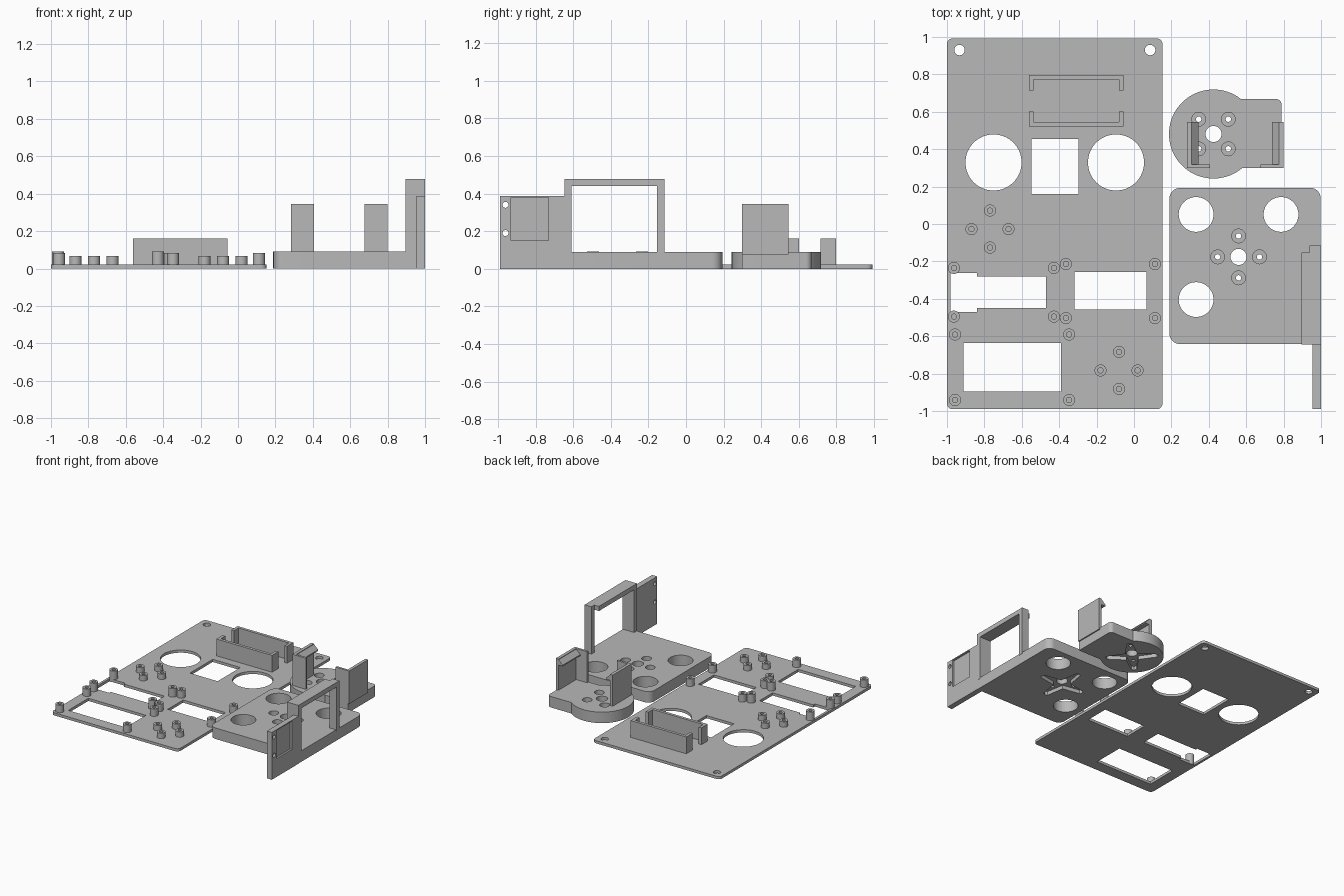
import bpy, bmesh, math
from math import cos, sin, pi

if "Cube" in bpy.data.objects:
    bpy.data.objects.remove(bpy.data.objects["Cube"])

grey = bpy.data.materials.new("light grey")
grey.diffuse_color = (0.48, 0.48, 0.48, 1)
grey.use_nodes = True
grey.node_tree.nodes["Principled BSDF"].inputs["Base Color"].default_value = grey.diffuse_color


def prism(name, pts, lo, hi, axis="z"):
    """Extrude a closed outline along an axis."""
    place = {"x": lambda a, b, h: (h, a, b),
             "y": lambda a, b, h: (a, h, b),
             "z": lambda a, b, h: (a, b, h)}[axis]
    bm = bmesh.new()
    low = [bm.verts.new(place(a, b, lo)) for a, b in pts]
    top = [bm.verts.new(place(a, b, hi)) for a, b in pts]
    bm.faces.new(low)
    bm.faces.new(top[::-1])
    n = len(pts)
    for i in range(n):
        j = (i + 1) % n
        bm.faces.new((low[i], low[j], top[j], top[i]))
    bmesh.ops.recalc_face_normals(bm, faces=bm.faces)
    me = bpy.data.meshes.new(name)
    bm.to_mesh(me)
    bm.free()
    me.materials.append(grey)
    ob = bpy.data.objects.new(name, me)
    bpy.context.collection.objects.link(ob)
    return ob


def circle(x, y, r, n=40):
    return [(x + r * cos(2 * pi * i / n), y + r * sin(2 * pi * i / n)) for i in range(n)]


def rect(x0, y0, x1, y1, radii=(0, 0, 0, 0)):
    """Rectangle with radii for corners: low-left, low-right, top-right, top-left."""
    corners = [(x0, y0, 1, 1, pi), (x1, y0, -1, 1, 1.5 * pi),
               (x1, y1, -1, -1, 0), (x0, y1, 1, -1, pi / 2)]
    pts = []
    for (x, y, sx, sy, a), r in zip(corners, radii):
        if r == 0:
            pts.append((x, y))
        else:
            pts += [(x + sx * r + r * cos(a + k * pi / 16),
                     y + sy * r + r * sin(a + k * pi / 16)) for k in range(9)]
    return pts


def boolean(ob, other, op="DIFFERENCE"):
    mod = ob.modifiers.new("bool", "BOOLEAN")
    mod.operation, mod.solver, mod.object = op, "EXACT", other
    bpy.context.view_layer.objects.active = ob
    bpy.ops.object.modifier_apply(modifier=mod.name)
    bpy.data.objects.remove(other)


def cut(ob, pts, lo, hi, axis="z"):
    boolean(ob, prism("cutter", pts, lo, hi, axis))


def horn_mount(ob, cx, cy, turn):
    """Star recess below, centre bore and four counterbored screw holes."""
    star = []
    for k in range(4):
        a = turn + k * pi / 2
        for u, v in ((0.045, -0.045), (0.19, -0.02), (0.2, 0), (0.19, 0.02)):
            star.append((cx + u * cos(a) - v * sin(a), cy + u * sin(a) + v * cos(a)))
    cut(ob, star, -0.1, 0.03)
    cut(ob, circle(cx, cy, 0.043), -0.1, 0.2)
    for k in range(4):
        a = turn + k * pi / 2
        x, y = cx + 0.112 * cos(a), cy + 0.112 * sin(a)
        cut(ob, circle(x, y, 0.037, 24), 0.05, 0.2)
        cut(ob, circle(x, y, 0.0145, 16), -0.1, 0.2)


# Large thin mounting plate with its openings
T = 0.022
plate = prism("mounting_plate", rect(-1, -0.99, 0.152, 0.992, (0.03,) * 4), 0, T)
openings = [circle(-0.933, 0.93, 0.028), circle(0.086, 0.93, 0.028),
            circle(-0.751, 0.329, 0.15, 64), circle(-0.096, 0.329, 0.15, 64),
            rect(-0.548, 0.16, -0.297, 0.455),
            rect(-0.318, -0.457, 0.067, -0.257),
            rect(-0.912, -0.896, -0.39, -0.636),
            [(-0.981, -0.47), (-0.84, -0.47), (-0.84, -0.449), (-0.471, -0.449),
             (-0.471, -0.28), (-0.84, -0.28), (-0.84, -0.262), (-0.981, -0.262)]]
for o in openings:
    cut(plate, o, -0.1, 0.1)

# Hollow standoffs: two cross groups and three rectangular groups
posts = []
for cx, cy in ((-0.77, -0.027), (-0.08, -0.783)):
    posts += [(cx + 0.099 * cos(k * pi / 2), cy + 0.099 * sin(k * pi / 2), 0.066)
              for k in range(4)]
for xs, ys, h in (((-0.963, -0.428), (-0.235, -0.495), 0.092),
                  ((-0.364, 0.112), (-0.214, -0.503), 0.083),
                  ((-0.957, -0.347), (-0.591, -0.941), 0.083)):
    posts += [(x, y, h) for x in xs for y in ys]
for x, y, h in posts:
    post = prism("standoff", circle(x, y, 0.032, 24), 0.001, h)
    cut(post, circle(x, y, 0.014, 16), T, 0.2)

# Pair of facing channel walls on the plate
for name, outer, end, s in (("rear_channel_wall", 0.797, 0.714, -1),
                            ("front_channel_wall", 0.521, 0.602, 1)):
    a, b, w = -0.561, -0.056, 0.024
    prism(name, [(a, end), (a, outer), (b, outer), (b, end), (b - w, end),
                 (b - w, outer + s * w), (a + w, outer + s * w), (a + w, end)], 0.01, 0.16)

# Thick square base with large holes
H = 0.09
base = prism("square_base", rect(0.19, -0.642, 0.998, 0.193, (0.055, 0, 0.055, 0.055)), 0, H)
for x, y in ((0.332, 0.051), (0.786, 0.051), (0.332, -0.404)):
    cut(base, circle(x, y, 0.093, 48), -0.1, 0.2)
horn_mount(base, 0.559, -0.176, 0)

# Upright window frame on the base edge
prism("frame_post_and_beam", [(-0.645, 0.08), (-0.608, 0.08), (-0.608, 0.44),
                              (-0.152, 0.44), (-0.152, 0.478), (-0.645, 0.478)],
      0.896, 1.0, "x")
prism("frame_rear_post", rect(-0.155, 0.08, -0.115, 0.478), 0.938, 1.0, "x")

# Side panel with shallow square recess and two screw holes
panel = prism("side_panel", rect(-0.99, 0, -0.64, 0.388), 0.955, 1.0, "x")
cut(panel, rect(-0.93, 0.15, -0.73, 0.38), 0.985, 1.1, "x")
for z in (0.34, 0.19):
    cut(panel, circle(-0.96, z, 0.016, 20), 0.9, 1.1, "x")

# Round head base with a square extension
head = prism("round_base", circle(0.425, 0.481, 0.238, 80), 0, H)
boolean(head, prism("extension", rect(0.425, 0.299, 0.789, 0.668, (0, 0, 0.03, 0)), 0, H), "UNION")
horn_mount(head, 0.425, 0.481, pi / 4)

# Mirrored clip walls: corner-shaped wall plus a wedge hook at the top
for name, x, s in (("left_clip", 0.283, 1), ("right_clip", 0.799, -1)):
    prism(name + "_wall", [(x, 0.299), (x + s * 0.123, 0.299), (x + s * 0.123, 0.317),
                           (x + s * 0.025, 0.317), (x + s * 0.025, 0.545), (x, 0.545)],
          0.075, 0.345)
    prism(name + "_hook", [(x + s * 0.02, 0.345), (x + s * 0.062, 0.305),
                           (x + s * 0.062, 0.295), (x + s * 0.02, 0.295)],
          0.317, 0.545, "y")

# Smooth round walls while keeping edges sharp
bpy.ops.object.select_all(action="SELECT")
bpy.ops.object.shade_smooth_by_angle(angle=math.radians(30))
